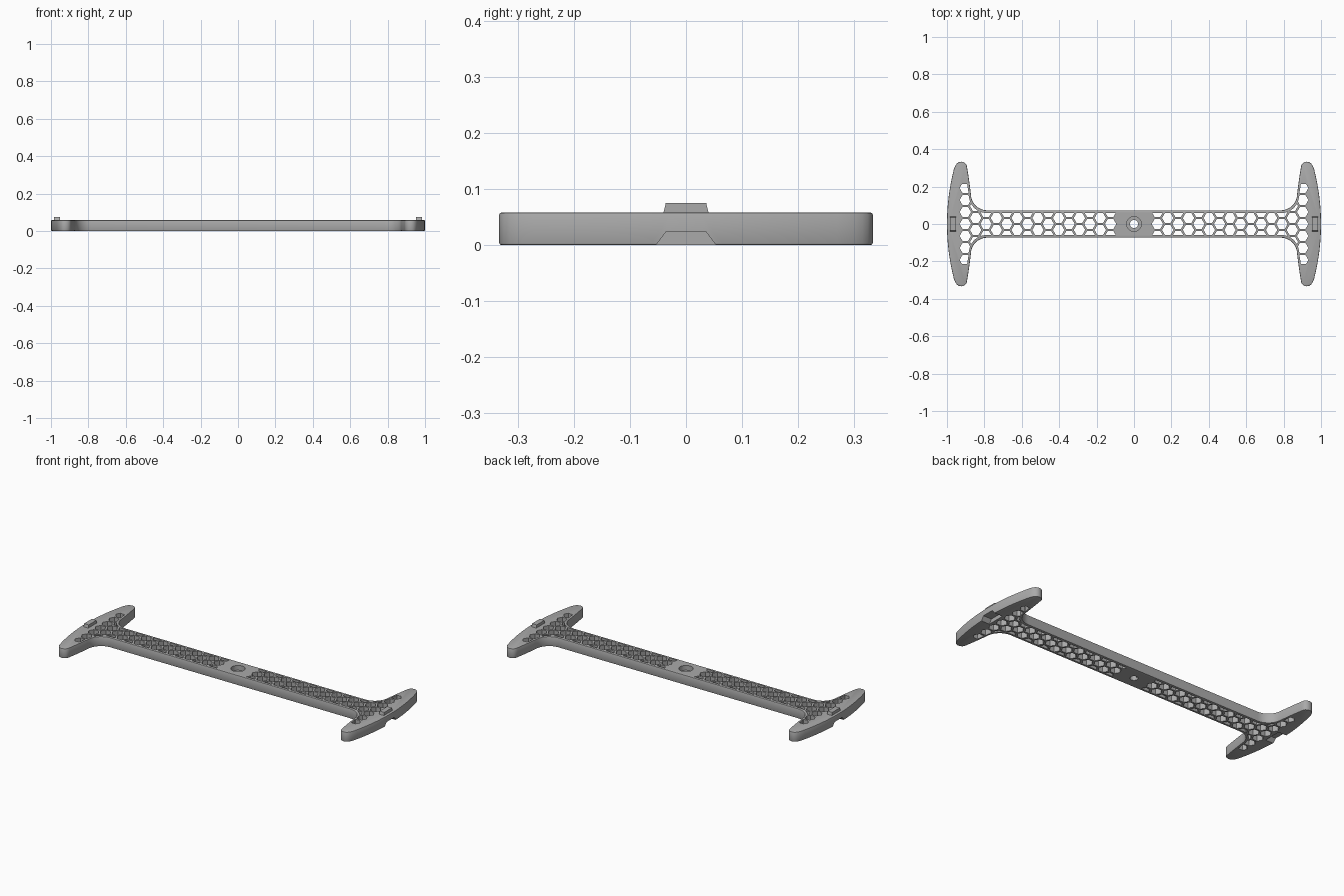
import bpy, bmesh, math

cube = bpy.data.objects.get("Cube")
if cube:
    bpy.data.objects.remove(cube, do_unlink=True)

H = 0.058          # plate thickness
PITCH = 0.037      # honeycomb cell radius between wall centres
CELL = 0.0305      # open cell radius

grey = bpy.data.materials.new("plain_grey")
grey.use_nodes = True
colour = (0.4, 0.4, 0.4, 1)
grey.diffuse_color = colour
grey.node_tree.nodes["Principled BSDF"].inputs["Base Color"].default_value = colour


def prisms(name, outlines, z0, z1):
    """One object holding an upright prism for each outline."""
    bm = bmesh.new()
    for pts in outlines:
        face = bm.faces.new([bm.verts.new((x, y, z0)) for x, y in pts])
        ext = bmesh.ops.extrude_face_region(bm, geom=[face])["geom"]
        for v in ext:
            if isinstance(v, bmesh.types.BMVert):
                v.co.z = z1
    bmesh.ops.recalc_face_normals(bm, faces=bm.faces)
    mesh = bpy.data.meshes.new(name)
    bm.to_mesh(mesh)
    bm.free()
    mesh.materials.append(grey)
    obj = bpy.data.objects.new(name, mesh)
    bpy.context.collection.objects.link(obj)
    return obj


def taper_block(name, x0, x1, z0, z1, half_low, half_high):
    """Block between x0 and x1 with a trapezoid section in y and z."""
    obj = prisms(name, [[(x0, -1), (x1, -1), (x1, 1), (x0, 1)]], z0, z1)
    for v in obj.data.vertices:
        v.co.y *= half_low if v.co.z < (z0 + z1) / 2 else half_high
    return obj


def apply(obj, mod):
    bpy.context.view_layer.objects.active = obj
    bpy.ops.object.modifier_apply(modifier=mod.name)


def boolean(obj, cutter, operation="DIFFERENCE"):
    cutter.hide_render = True
    mod = obj.modifiers.new("cut", "BOOLEAN")
    mod.operation, mod.solver, mod.object = operation, "EXACT", cutter
    apply(obj, mod)
    bpy.data.objects.remove(cutter, do_unlink=True)


def ngon(cx, cy, r, n):
    return [(cx + r * math.cos(2 * math.pi * i / n),
             cy + r * math.sin(2 * math.pi * i / n)) for i in range(n)]


def fillet(cx, cy, rx, ry, steps=8):
    """Quarter curve from the bar edge round to the end piece."""
    return [(cx + rx * math.sin(a), cy - ry * math.cos(a))
            for a in (math.pi / 2 * i / steps for i in range(steps + 1))]


def four_way(quarter):
    """Mirror a quarter outline, which runs from the bar to the outer end."""
    right = quarter + [(x, -y) for x, y in reversed(quarter) if y > 0]
    return right + [(-x, -y) for x, y in right]


# Main plate: narrow bar with two curved cross pieces
quarter = fillet(0.785, 0.16, 0.087, 0.087)
quarter += [(0.877, 0.20), (0.884, 0.25), (0.892, 0.30)]
quarter += [(0.924 - 0.032 * math.cos(a), 0.303 + 0.03 * math.sin(a))
            for a in (math.pi * i / 8 for i in range(1, 8))]
quarter += [(1 - 0.43 * y * y, y) for y in (0.30 - 0.03 * i for i in range(10))]
quarter.append((1, 0))
plate = prisms("plate", [four_way(quarter)], 0, H)
bevel = plate.modifiers.new("chamfer", "BEVEL")
bevel.width, bevel.segments = 0.004, 2
bevel.limit_method, bevel.angle_limit = "ANGLE", math.radians(60)
apply(plate, bevel)

# Honeycomb cells on both halves, trimmed to leave a rim
row = PITCH * math.sqrt(3)
cells = []
for col in range(15):
    x = 0.125 + 1.5 * PITCH * col
    for k in range(-4, 5):
        y = row * (k + (col % 2) / 2)
        if abs(y) < (0.08 if x < 0.75 else 0.2):
            cells += [ngon(s * x, y, CELL, 6) for s in (-1, 1)]
honeycomb = prisms("honeycomb_cutter", cells, -0.1, 0.2)
inner = fillet(0.79, 0.155, 0.093, 0.096)
inner += [(0.892, 0.213), (0.932, 0.213), (0.95, 0.1)]
trim = prisms("trim_cutter", [four_way(inner)], -0.05, 0.15)
boolean(honeycomb, trim, "INTERSECT")
boolean(plate, honeycomb)

# Stepped hole in the middle
boolean(plate, prisms("bore_cutter", [ngon(0, 0, 0.022, 32)], -0.1, 0.2))
boolean(plate, prisms("recess_cutter", [ngon(0, 0, 0.039, 32)], 0.03, 0.2))

# Sockets under each end, and matching tabs on top
for side, name in ((1, "left"), (-1, "right")):
    socket = taper_block("socket_cutter", side * 0.945, side * 1.1, -0.002, 0.023,
                         0.055, 0.036)
    boolean(plate, socket)
    taper_block(name + "_tab", side * 0.953, side * 0.984, H - 0.004, 0.075,
                0.041, 0.036)

# Smooth curves while keeping sharp edges
bpy.ops.object.select_all(action="DESELECT")
plate.select_set(True)
bpy.context.view_layer.objects.active = plate
bpy.ops.object.shade_smooth_by_angle(angle=math.radians(30))
